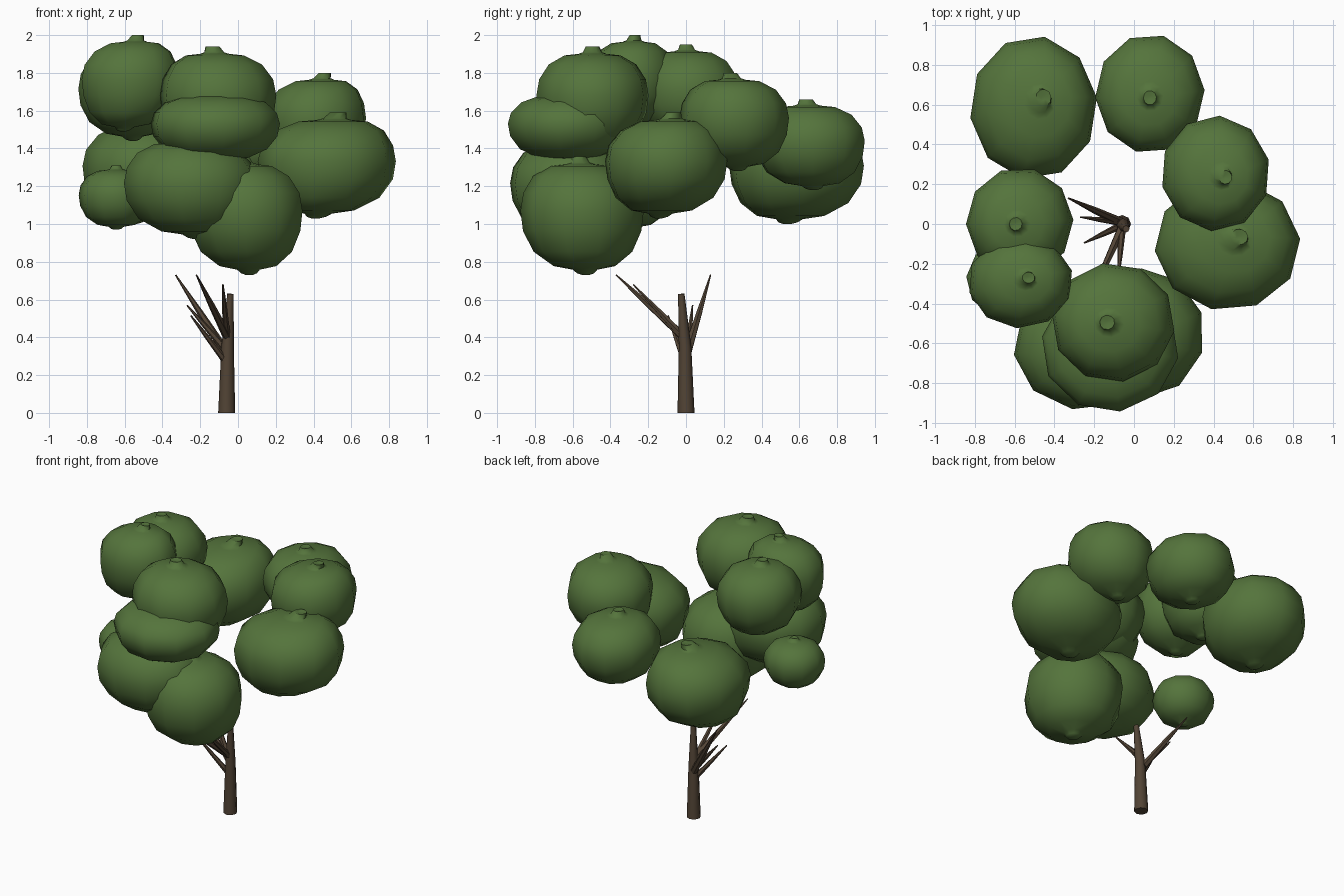
import bpy, bmesh, math, random
from mathutils import Vector

if "Cube" in bpy.data.objects:
    bpy.data.objects.remove(bpy.data.objects["Cube"])

random.seed(4)


def material(name, rgb):
    m = bpy.data.materials.new(name)
    m.diffuse_color = (*rgb, 1)
    m.use_nodes = True
    m.node_tree.nodes["Principled BSDF"].inputs["Base Color"].default_value = m.diffuse_color
    return m


LEAF = material("leaf_green", (0.09, 0.175, 0.045))
BARK = material("bark_brown", (0.085, 0.058, 0.036))


def loft(name, rings, mat, angle):
    """Skin a list of vertex rings and cap both ends."""
    bm = bmesh.new()
    loops = [[bm.verts.new(p) for p in ring] for ring in rings]
    n = len(loops[0])
    for a, b in zip(loops, loops[1:]):
        for i in range(n):
            j = (i + 1) % n
            bm.faces.new((a[i], a[j], b[j], b[i]))
    bm.faces.new(loops[0][::-1])
    bm.faces.new(loops[-1])
    bmesh.ops.recalc_face_normals(bm, faces=bm.faces)
    me = bpy.data.meshes.new(name)
    bm.to_mesh(me)
    bm.free()
    me.materials.append(mat)
    ob = bpy.data.objects.new(name, me)
    bpy.context.collection.objects.link(ob)
    bpy.ops.object.select_all(action='DESELECT')
    bpy.context.view_layer.objects.active = ob
    ob.select_set(True)
    bpy.ops.object.shade_smooth_by_angle(angle=math.radians(angle))
    return ob


# Leaf clump half-profile: stubby nub below, round body, raised nub on top
PROFILE = [(.06, -1), (.14, -.97), (.2, -.91), (.5, -.85), (.8, -.61), (.96, -.26),
           (1, .08), (.95, .38), (.78, .66), (.5, .83), (.25, .86), (.17, .89),
           (.12, 1), (.03, .98)]


def clump(name, x, y, z, tip=(0, 0), sides=10):
    """Leaf clump filling the given x, y and z ranges, its tip shifted sideways."""
    c = [(a + b) / 2 for a, b in (x, y, z)]
    h = [(b - a) / 2 for a, b in (x, y, z)]
    turn = random.uniform(0, 0.6)
    rings = []
    for r, u in PROFILE:
        ring = []
        for i in range(sides):
            t = turn + math.tau * i / sides
            s = u ** 3
            ring.append((c[0] + h[0] * 1.02 * r * math.cos(t) + tip[0] * s,
                         c[1] + h[1] * 1.02 * r * math.sin(t) + tip[1] * s,
                         c[2] + h[2] * u))
        rings.append(ring)
    loft(name, rings, LEAF, 60)


def limb(name, points, radii, sides=8):
    """Tapered round limb along a path."""
    rings = []
    for k, p in enumerate(points):
        d = Vector(points[min(k + 1, len(points) - 1)]) - Vector(points[max(k - 1, 0)])
        if k == 0:
            d = Vector(points[1]) - Vector(points[0])
        q = Vector((0, 0, 1)).rotation_difference(d)
        rings.append([Vector(p) + q @ Vector((radii[k] * math.cos(math.tau * i / sides),
                                              radii[k] * math.sin(math.tau * i / sides), 0))
                      for i in range(sides)])
    loft(name, rings, BARK, 50)


# Trunk
limb("trunk", [(-.06, 0, 0), (-.055, -.005, .35), (-.04, -.025, .63)], [.045, .033, .017])

# Branches: start, tip, base radius
BRANCHES = [((-.07, .01, .33), (-.33, .13, .73), .024),
            ((-.06, -.02, .41), (-.22, -.37, .73), .024),
            ((-.06, -.02, .41), (-.08, -.28, .68), .020),
            ((-.07, .01, .34), (-.27, .035, .57), .020),
            ((-.07, -.01, .28), (-.25, -.095, .515), .019)]
for i, (a, b, r) in enumerate(BRANCHES):
    a, b = Vector(a), Vector(b)
    limb(f"branch_{i + 1}", [a, a.lerp(b, .5), b], [r, r * .7, .004], 6)

# Leaf clumps, in a ring around the trunk
clump("leaves_back_left", (-.82, -.19), (.23, .94), (1.0, 1.57), (.05, .05))
clump("leaves_back", (-.19, .35), (.36, .95), (1.18, 1.66), (0, -.02))
clump("leaves_right_back", (.14, .68), (-.03, .54), (1.28, 1.80), (.05, -.02))
clump("leaves_right", (.11, .83), (-.43, .22), (1.03, 1.59), (.06, .04))
clump("leaves_left", (-.84, -.31), (-.26, .28), (1.44, 1.95), (-.02, -.01))
clump("leaves_left_top", (-.83, -.31), (-.52, -.06), (1.49, 2.0), (.04, .02))
clump("leaves_left_low", (-.84, -.45), (-.47, -.09), (.97, 1.31))
clump("leaves_front_top", (-.41, .20), (-.79, -.20), (1.38, 1.94), (-.03, 0))
clump("leaves_front_middle", (-.46, .22), (-.94, -.30), (1.32, 1.71))
clump("leaves_front_left", (-.60, .11), (-.93, -.30), (.92, 1.47), (-.03, 0))
clump("leaves_front_low", (-.27, .35), (-.87, -.23), (.73, 1.36), (-.02, -.02))
